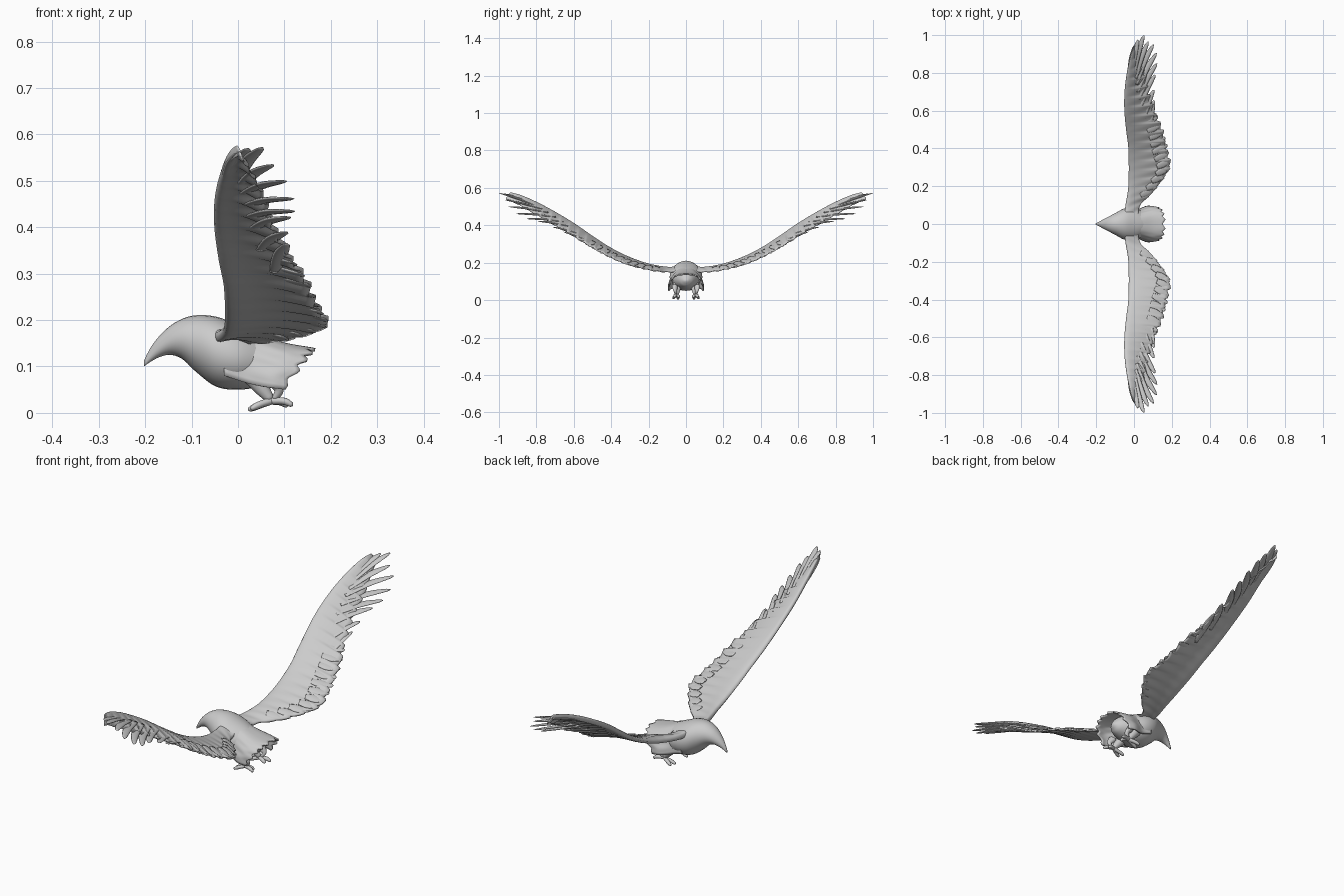
import bpy, math, random
from mathutils import Vector

if "Cube" in bpy.data.objects:
    bpy.data.objects.remove(bpy.data.objects["Cube"])

random.seed(4)


def curve(keys, x):
    """Smooth (Catmull-Rom / Hermite) lookup in a list of (x, value) keys."""
    if x <= keys[0][0]:
        return keys[0][1]
    if x >= keys[-1][0]:
        return keys[-1][1]
    i = max(k for k in range(len(keys) - 1) if keys[k][0] <= x)

    def slope(k):
        a, b = keys[max(k - 1, 0)], keys[min(k + 1, len(keys) - 1)]
        return (b[1] - a[1]) / (b[0] - a[0])
    (x0, v0), (x1, v1) = keys[i], keys[i + 1]
    h = x1 - x0
    t = (x - x0) / h
    return ((2*t**3 - 3*t**2 + 1) * v0 + (t**3 - 2*t**2 + t) * h * slope(i)
            + (3*t**2 - 2*t**3) * v1 + (t**3 - t**2) * h * slope(i + 1))


def make(name, verts, faces, mirror=False):
    me = bpy.data.meshes.new(name)
    me.from_pydata([tuple(v) for v in verts], [], faces)
    me.polygons.foreach_set("use_smooth", [True] * len(me.polygons))
    ob = bpy.data.objects.new(name, me)
    bpy.context.collection.objects.link(ob)
    if mirror:
        m = ob.modifiers.new("mirror", 'MIRROR')
        m.use_axis = (False, True, False)
        m.use_mirror_merge = False
    return ob


def loft(name, rings, mirror=False):
    """Skin closed rings of equal size and cap both ends."""
    n = len(rings[0])
    verts = [v for r in rings for v in r]
    faces = [(i*n + j, i*n + (j+1) % n, (i+1)*n + (j+1) % n, (i+1)*n + j)
             for i in range(len(rings) - 1) for j in range(n)]
    faces += [tuple(range(n))[::-1], tuple(range(len(verts) - n, len(verts)))]
    return make(name, verts, faces, mirror)


def blade(name, pts, widths, flat, n=10, steps=14):
    """Tapered tube through points; flat = height / width."""
    axes = [[(i / (len(pts) - 1), p[k]) for i, p in enumerate(pts)] for k in range(3)]
    wk = [(i / (len(widths) - 1), w) for i, w in enumerate(widths)]
    pos = lambda t: Vector([curve(a, t) for a in axes])
    rings = []
    for s in range(steps + 1):
        t = s / steps
        d = (pos(min(t + .02, 1)) - pos(max(t - .02, 0))).normalized()
        side = d.cross(Vector((0, -.45, 1))).normalized()
        up = side.cross(d)
        w = curve(wk, t)
        if s == steps:
            w *= .4
        rings.append([pos(t) + side * w * math.cos(a) + up * w * flat * math.sin(a)
                      for a in [2 * math.pi * j / n for j in range(n)]])
    return loft(name, rings, True)


# Body with head and hooked beak
top = [(-.203, .112), (-.19, .138), (-.17, .165), (-.14, .192), (-.1, .209), (-.05, .208),
       (0, .19), (.05, .168), (.1, .14), (.12, .11)]
bottom = [(-.203, .1), (-.19, .109), (-.17, .12), (-.145, .125), (-.12, .116), (-.09, .088),
          (-.05, .058), (-.01, .05), (.04, .055), (.1, .075), (.12, .1)]
width = [(-.203, .003), (-.18, .015), (-.15, .031), (-.1, .057), (-.05, .083), (0, .086),
         (.05, .065), (.1, .035), (.12, .008)]
rings = []
for i in range(49):
    x = -.203 + .323 * i / 48
    t, b, w = curve(top, x), curve(bottom, x), curve(width, x)
    rings.append([Vector((x, w * math.cos(a), (t + b) / 2 + (t - b) / 2 * math.sin(a)))
                  for a in [2 * math.pi * j / 28 for j in range(28)]])
loft("body", rings)

# Tail: arched shell, open below and behind, with ragged feather ends
U, A = 16, 60
verts, faces = [], []
for i in range(U + 1):
    u = i / U
    for j in range(A + 1):
        a = math.pi * j / A
        s, c = math.sin(a), math.cos(a)
        end = .095 + .065 * s ** .7 + .007 * math.cos(a * 18)
        x = -.03 + (end + .03) * u
        w = curve([(0, .076), (.35, .074), (.75, .093), (1, .09)], u)
        crest = curve([(-.03, .192), (.05, .164), (.1, .148), (.17, .136)], x)
        base = curve([(0, .08), (.5, .06), (1, .05)], u)
        verts.append((x, w * math.copysign(abs(c) ** .75, c), base + (crest - base) * s ** .8))
for i in range(U):
    for j in range(A):
        k = i * (A + 1) + j
        faces.append((k, k + 1, k + A + 2, k + A + 1))
tail = make("tail", verts, faces)
sol = tail.modifiers.new("thickness", 'SOLIDIFY')
sol.thickness = .007
sol.offset = 0

# Wings: tapered aerofoil with scalloped trailing edge
height = [(.03, .168), (.1, .165), (.2, .183), (.3, .218), (.4, .268), (.5, .333), (.6, .402),
          (.7, .462), (.8, .515), (.9, .555), (1, .572)]
lead = [(.03, -.055), (.1, -.045), (.2, -.03), (.4, -.03), (.5, -.042), (.6, -.051),
        (.7, -.05), (.8, -.038), (.9, -.018), (.94, -.004)]
trail = [(.03, .02), (.1, .035), (.15, .088), (.22, .145), (.3, .192), (.36, .18), (.42, .163),
         (.5, .145), (.56, .118), (.64, .09), (.72, .068), (.8, .055), (.87, .032), (.94, .012)]
droop = [(.03, .01), (.2, .018), (.4, .035), (.6, .05), (.8, .045), (.94, .02)]
NS, NC = 150, 14
rings = []
for i in range(NS + 1):
    y = .03 + .91 * i / NS
    x0, x1, z, d = (curve(k, y) for k in (lead, trail, height, droop))
    phase = (y / .048) % 1
    x1 += (.016 * (phase ** 1.5 - .5)) * min(1, max(0, (y - .12) * 8)) * (.4 if y > .8 else 1)
    up, low = [], []
    for j in range(NC + 1):
        s = (j / NC) ** 1.4
        th = .003 + .011 * math.sqrt(s * 6) * math.exp(-s * 4) * 1.6
        if j == 0:
            th = .001
        ripple = .0018 * s * math.sin(2 * math.pi * (y / .048 - s * .8))
        zc = z - d * s ** 1.2 + .006 * math.sin(math.pi * s) + ripple
        sweep = .025 * s * s * min(1, y)
        x = x0 + (x1 - x0) * s
        up.append(Vector((x, y + sweep, zc + th)))
        low.append(Vector((x, y + sweep, zc - th)))
    rings.append(up + low[::-1])
loft("wing", rings, True)

# Long separated feathers at the wing tip: base y, base x, tip (x, y, z)
fingers = [(.50, .08, .105, .655, .365), (.56, .05, .105, .71, .39), (.62, .03, .112, .79, .422),
           (.66, .02, .121, .85, .435), (.70, .015, .119, .905, .462), (.74, .01, .103, .95, .5),
           (.77, .005, .075, .965, .535), (.8, -.002, .052, .998, .572),
           (.8, -.015, .022, .975, .57), (.76, -.025, .002, .945, .562)]
for by, bx, tx, ty, tz in fingers:
    bz = curve(height, by) - curve(droop, by) * .5 * (bx + .05) / .1
    mid = (bx + (tx - bx) * .45, by + (ty - by) * .55, bz + (tz - bz) * .55 + .004)
    blade("tip_feather", [(bx, by, bz), mid, (tx, ty, tz)], [.012, .016, .015, .007], .3)

# Short covert feathers overlapping along the trailing edge
for i in range(11):
    y = .17 + i * .038
    x1 = curve(trail, y)
    z1 = curve(height, y) - curve(droop, y)
    e = random.uniform(.0, .008)
    blade("trailing_feather", [(x1 - .07, y - .02, z1 + .016), (x1 - .03, y, z1 + .007),
                               (x1 + e, y + .022, z1)], [.014, .02, .017, .009], .22)

# Legs and clawed feet
blade("thigh", [(.03, .045, .085), (.05, .048, .055), (.072, .05, .026)], [.026, .018, .009], 1)
blade("rear_leg_feathers", [(.07, .06, .075), (.088, .058, .05), (.078, .052, .028)],
      [.018, .011, .007], .8)
for dx, dy, z in [(-.05, -.008, .006), (-.045, .018, .008), (.046, .012, .016), (.035, -.012, .014)]:
    blade("toe", [(.072, .05, .026), (.072 + dx * .6, .05 + dy * .7, z + .009),
                  (.072 + dx, .05 + dy, z)], [.009, .0085, .008, .005], .9)
